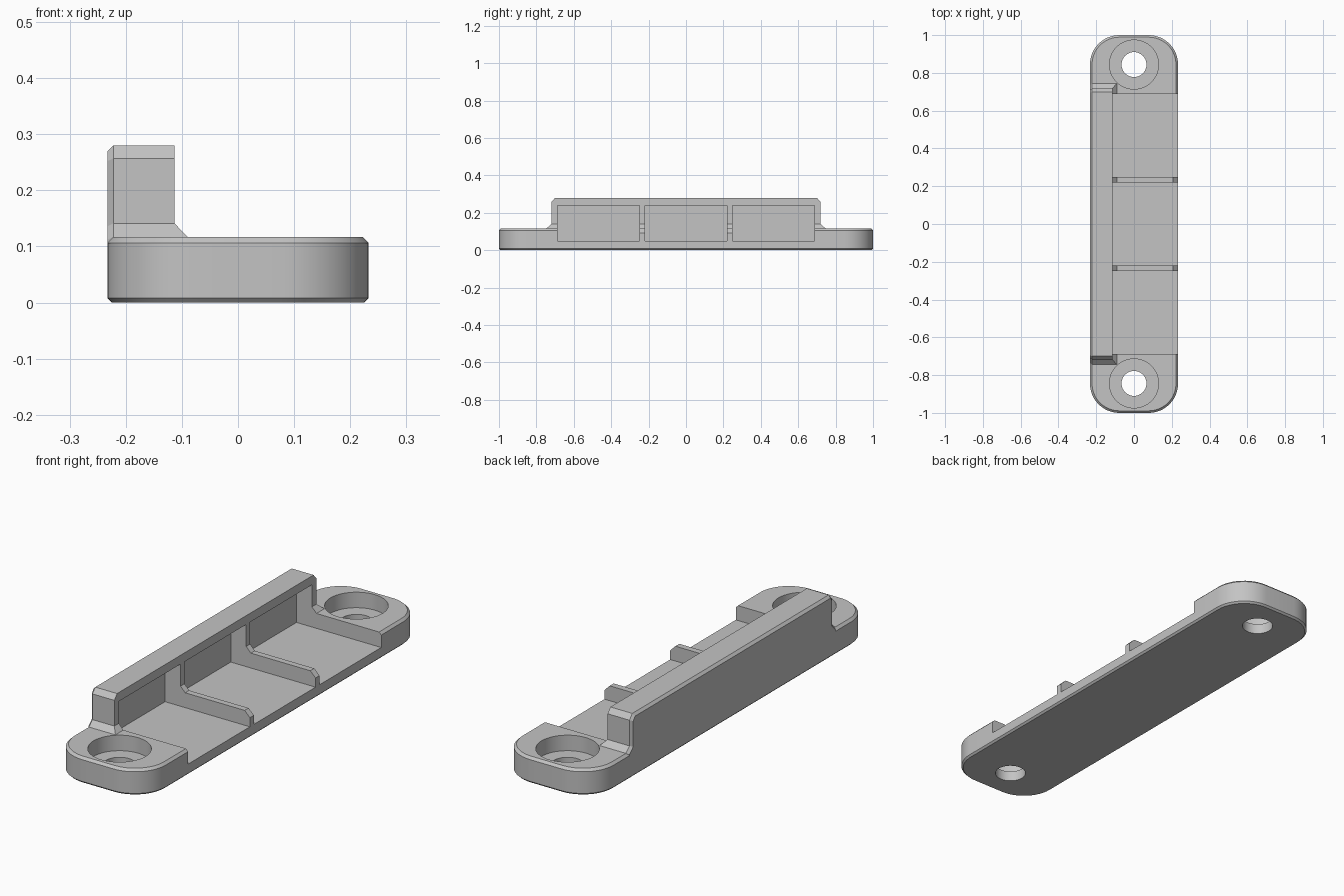
import bpy, bmesh, math

cube = bpy.data.objects.get("Cube")
if cube:
    bpy.data.objects.remove(cube, do_unlink=True)

HALF_W, HALF_L, TOP = 0.233, 1.0, 0.117    # base plate
WALL_X, FLOOR, HOLE_Y = -0.113, 0.05, 0.844

grey = bpy.data.materials.new("plain grey")
grey.use_nodes = True
colour = (0.55, 0.55, 0.55, 1)
grey.diffuse_color = colour
grey.node_tree.nodes["Principled BSDF"].inputs["Base Color"].default_value = colour


def loft(name, rings):
    """Closed solid through rings of equal point count, capped at both ends."""
    bm = bmesh.new()
    loops = [[bm.verts.new(p) for p in ring] for ring in rings]
    for a, b in zip(loops, loops[1:]):
        for i in range(len(a)):
            j = (i + 1) % len(a)
            bm.faces.new((a[i], a[j], b[j], b[i]))
    bm.faces.new(loops[0])
    bm.faces.new(loops[-1])
    bmesh.ops.recalc_face_normals(bm, faces=bm.faces)
    mesh = bpy.data.meshes.new(name)
    bm.to_mesh(mesh)
    bm.free()
    mesh.materials.append(grey)
    ob = bpy.data.objects.new(name, mesh)
    bpy.context.collection.objects.link(ob)
    return ob


def rect(x0, x1, y0, y1, z):
    return [(x0, y0, z), (x1, y0, z), (x1, y1, z), (x0, y1, z)]


def box(name, x0, x1, y0, y1, z0, z1):
    return loft(name, [rect(x0, x1, y0, y1, z) for z in (z0, z1)])


def cylinder(name, y, radius, z0, z1, sides=64):
    angles = [math.tau * i / sides for i in range(sides)]
    return loft(name, [[(radius * math.cos(a), y + radius * math.sin(a), z)
                        for a in angles] for z in (z0, z1)])


def rounded_ring(inset, z, radius=0.155, steps=12):
    """Rounded rectangle outline of the base, moved inwards by inset."""
    ring = []
    for k, (sx, sy) in enumerate([(1, 1), (-1, 1), (-1, -1), (1, -1)]):
        for i in range(steps + 1):
            a = math.pi / 2 * (k + i / steps)
            ring.append((sx * (HALF_W - radius) + (radius - inset) * math.cos(a),
                         sy * (HALF_L - radius) + (radius - inset) * math.sin(a), z))
    return ring


def combine(body, part, operation):
    mod = body.modifiers.new(operation.lower(), 'BOOLEAN')
    mod.operation, mod.solver, mod.object = operation, 'EXACT', part
    bpy.context.view_layer.objects.active = body
    bpy.ops.object.modifier_apply(modifier=mod.name)
    bpy.data.objects.remove(part, do_unlink=True)


def wall_ring(x, half):
    """Symmetric end outline of the wall, from its (y, z) half profile."""
    return [(x, y, z) for y, z in half] + [(x, -y, z) for y, z in reversed(half)]


# Base plate with chamfered rims
body = loft("mounting_bracket", [rounded_ring(0.008, 0), rounded_ring(0, 0.008),
                                 rounded_ring(0, 0.106), rounded_ring(0.011, TOP)])

# Upright wall, chamfered along its rear outline
outer = [(0.745, 0.06), (0.745, TOP), (0.72, 0.141), (0.72, 0.257), (0.70, 0.28)]
inner = [(0.734, 0.06), (0.734, 0.112), (0.709, 0.136), (0.709, 0.252), (0.695, 0.269)]
combine(body, loft("wall", [wall_ring(-HALF_W, inner), wall_ring(-0.222, outer),
                            wall_ring(WALL_X, outer)]), 'UNION')

# Sloped foot along the front of the wall
combine(body, loft("wall_foot", [rect(-0.2, -0.09, -0.745, 0.745, 0.06),
                                 rect(-0.2, -0.09, -0.745, 0.745, TOP),
                                 rect(-0.2, WALL_X, -0.72, 0.72, 0.141)]), 'UNION')

# Three open pockets, leaving two ribs between them
for centre in (-0.468, 0, 0.468):
    combine(body, box("pocket", -0.19, 0.3, centre - 0.22, centre + 0.22, FLOOR, 0.24),
            'DIFFERENCE')

# Sloped outer tips of the ribs
wedge = [(0.207, TOP), (0.26, 0.064), (0.26, 0.15), (0.207, 0.15)]
for rib_y in (-0.234, 0.234):
    combine(body, loft("rib_tip", [[(x, rib_y + dy, z) for x, z in wedge]
                                   for dy in (-0.05, 0.05)]), 'DIFFERENCE')

# Counterbored screw holes
for y in (-HOLE_Y, HOLE_Y):
    combine(body, cylinder("counterbore", y, 0.13, 0.047, 0.2), 'DIFFERENCE')
    combine(body, cylinder("screw_hole", y, 0.066, -0.1, 0.1), 'DIFFERENCE')

bpy.ops.object.select_all(action='DESELECT')
body.select_set(True)
bpy.context.view_layer.objects.active = body
bpy.ops.object.shade_smooth_by_angle(angle=math.radians(25))
